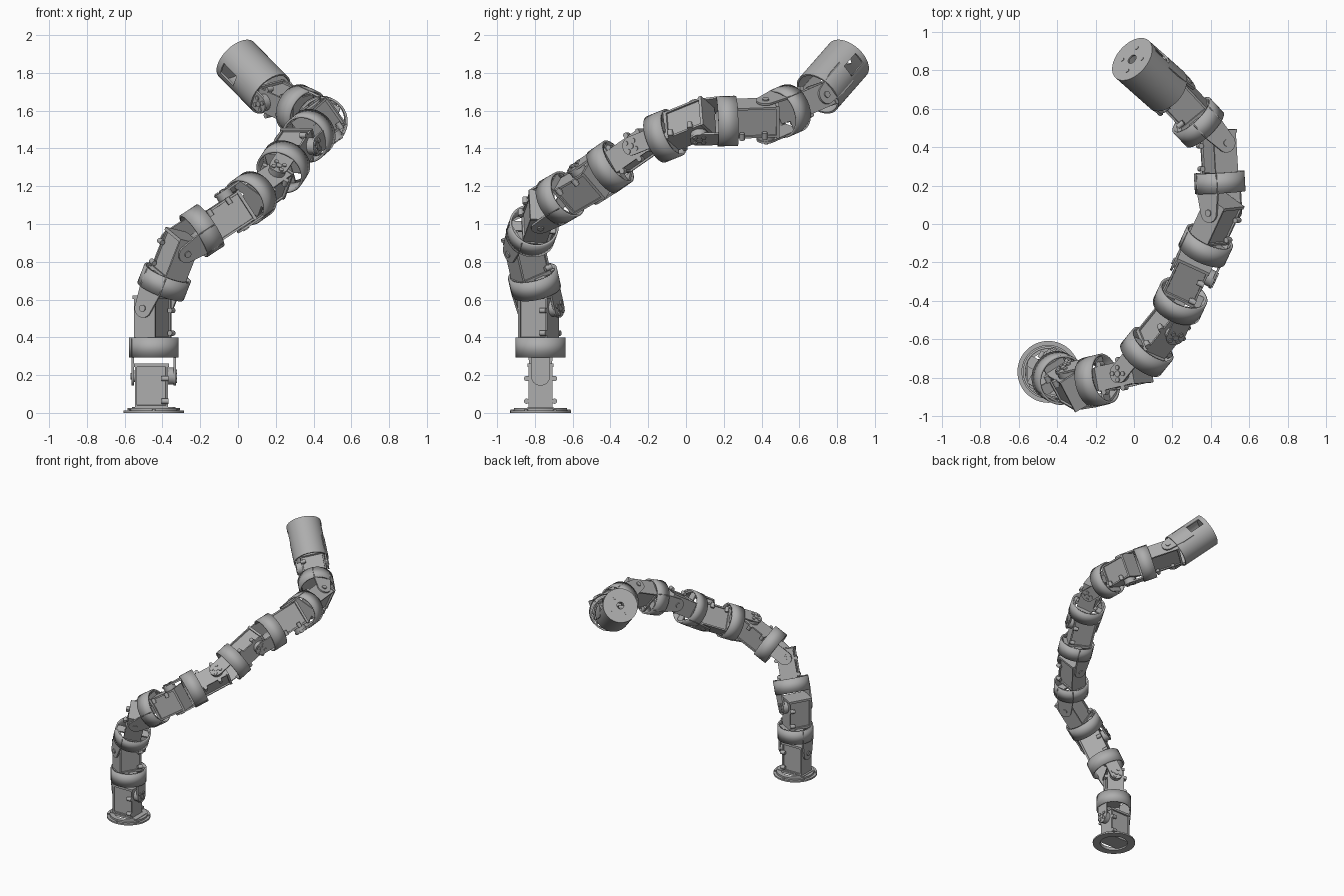
import bpy, bmesh
from math import pi, sin, cos, radians
from mathutils import Matrix, Vector

cube = bpy.data.objects.get("Cube")
if cube:
    bpy.data.objects.remove(cube)

GREY = (0.42, 0.42, 0.42, 1)
grey = bpy.data.materials.new("plain_grey")
grey.use_nodes = True
grey.diffuse_color = GREY
grey.node_tree.nodes["Principled BSDF"].inputs["Base Color"].default_value = GREY


def finish(bm, name):
    """Turn a bmesh into a mesh with smooth rounds and sharp edges."""
    for f in bm.faces:
        f.smooth = True
    for e in bm.edges:
        e.smooth = e.calc_face_angle(4) < 0.6
    mesh = bpy.data.meshes.new(name)
    bm.to_mesh(mesh)
    bm.free()
    mesh.materials.append(grey)
    return mesh


def place(mesh, matrix):
    ob = bpy.data.objects.new(mesh.name, mesh)
    ob.matrix_world = matrix
    bpy.context.collection.objects.link(ob)
    return ob


def lathe(bm, profile, segs=48, closed=True):
    rings = [[bm.verts.new((r * cos(2 * pi * i / segs), r * sin(2 * pi * i / segs), z))
              for i in range(segs)] for r, z in profile]
    for j in range(len(rings) if closed else len(rings) - 1):
        a, b = rings[j], rings[(j + 1) % len(rings)]
        for i in range(segs):
            k = (i + 1) % segs
            bm.faces.new((a[i], a[k], b[k], b[i]))


def box(bm, lo, hi):
    lo, hi = Vector(lo), Vector(hi)
    m = Matrix.Translation((lo + hi) / 2) @ Matrix.Diagonal((*(hi - lo), 1))
    verts = bmesh.ops.create_cube(bm, size=1, matrix=m)["verts"]
    return {f for v in verts for f in v.link_faces}


def rod_x(bm, x0, x1, y, z, r, segs=16):
    """Cylinder lying along the hinge axis."""
    m = Matrix.Translation(((x0 + x1) / 2, y, z)) @ Matrix.Rotation(pi / 2, 4, "Y")
    bmesh.ops.create_cone(bm, cap_ends=True, segments=segs, radius1=r, radius2=r,
                          depth=abs(x1 - x0), matrix=m)


def servo_mesh():
    bm = bmesh.new()
    faces = box(bm, (-0.1, -0.064, -0.165), (0.075, 0.064, 0.063))
    # recessed side panels
    panels = [f for f in faces if abs(f.normal.y) > 0.9]
    bmesh.ops.inset_individual(bm, faces=panels, thickness=0.016, depth=0)
    bmesh.ops.inset_individual(bm, faces=panels, thickness=0.001, depth=-0.01)
    # end flange, output hub and idle pivot
    box(bm, (-0.105, -0.068, 0.05), (0.08, 0.068, 0.067))
    rod_x(bm, 0.07, 0.106, 0, 0, 0.045, 24)
    rod_x(bm, -0.106, -0.095, 0, 0, 0.03, 24)
    # fixing lugs
    for y in (-0.074, 0.074):
        for z in (-0.012, -0.132):
            rod_x(bm, 0.04, 0.078, y, z, 0.014)
            box(bm, (0.05, min(y, y * 0.8), z - 0.012), (0.07, max(y, y * 0.8), z + 0.012))
    return finish(bm, "servo_box")


def arm_mesh(name, side, half_width, top, bolts):
    """Hinge arm with a rounded end, set on one side of the joint."""
    bm = bmesh.new()
    outline = [(0.05 * cos(pi + pi * i / 16), 0.05 * sin(pi + pi * i / 16)) for i in range(17)]
    outline += [(half_width, 0.11), (half_width, top), (-half_width, top), (-half_width, 0.11)]
    face = bm.faces.new([bm.verts.new((side * 0.105, y, z)) for y, z in outline])
    new = bmesh.ops.extrude_face_region(bm, geom=[face])["geom"]
    bmesh.ops.translate(bm, vec=(side * 0.012, 0, 0),
                        verts=[v for v in new if isinstance(v, bmesh.types.BMVert)])
    bmesh.ops.recalc_face_normals(bm, faces=bm.faces)
    # screw heads
    for y, z, r in bolts:
        rod_x(bm, side * 0.115, side * 0.124, y, z, r)
    return finish(bm, name)


def ring_mesh():
    bm = bmesh.new()
    lathe(bm, [(0.132, 0.1), (0.132, 0.206), (0.12, 0.206), (0.12, 0.1)])
    return finish(bm, "joint_ring")


def mount_mesh():
    bm = bmesh.new()
    box(bm, (-0.108, -0.06, -0.175), (0.108, 0.06, -0.163))
    box(bm, (-0.03, -0.124, -0.18), (0.03, 0.124, -0.168))
    return finish(bm, "servo_mount")


def base_mesh():
    bm = bmesh.new()
    lathe(bm, [(0.161, 0), (0.161, 0.012), (0.14, 0.012), (0.14, 0.026),
               (0.105, 0.026), (0.105, 0)])
    box(bm, (-0.115, -0.068, 0.012), (0.115, 0.068, 0.03))
    # rim screws
    for i in range(6):
        a = pi / 6 + i * pi / 3
        m = Matrix.Translation((0.15 * cos(a), 0.15 * sin(a), 0.013))
        bmesh.ops.create_cone(bm, cap_ends=True, segments=12, radius1=0.009,
                              radius2=0.009, depth=0.008, matrix=m)
    return finish(bm, "base_flange")


def head_mesh():
    bm = bmesh.new()
    lathe(bm, [(0.13, 0.045), (0.13, 0.2), (0.13, 0.315), (0.13, 0.35), (0.026, 0.35)],
          closed=False)
    # side windows over the hinge arms
    holes = []
    for f in bm.faces:
        c = f.calc_center_median()
        if 0.2 < c.z < 0.315 and abs(c.y) < 0.034:
            holes.append(f)
    bmesh.ops.delete(bm, geom=holes, context="FACES")
    return finish(bm, "end_housing")


def head_screw_mesh():
    bm = bmesh.new()
    for i in range(4):
        a = pi / 4 + i * pi / 2
        m = Matrix.Translation((0.07 * cos(a), 0.07 * sin(a), 0.35))
        bmesh.ops.create_cone(bm, cap_ends=True, segments=12, radius1=0.011,
                              radius2=0.011, depth=0.006, matrix=m)
    return finish(bm, "end_housing_screws")


horn = [(0, 0, 0.016)] + [(0.032 * cos(a), 0.032 * sin(a), 0.012)
                          for a in (pi / 4 + i * pi / 2 for i in range(4))]
servo = servo_mesh()
ring = ring_mesh()
mount = mount_mesh()
drive_arm = arm_mesh("drive_arm", 1, 0.05, 0.2, horn)
idle_arm = arm_mesh("idle_arm", -1, 0.066, 0.2, [(0, 0, 0.018)])

# walk up the chain: bend at each hinge, then twist to the next one
BENDS = [0, 24.5, 42, 34, 15, -12, -33, -42, -20]
PITCH, TWIST = 0.36, radians(60)
foot = Matrix.Translation((-0.446, -0.77, 0))
place(base_mesh(), foot)
frame = foot @ Matrix.Translation((0, 0, 0.194))
for n, bend in enumerate(BENDS):
    place(servo, frame)
    if n:
        place(mount, frame)
    frame = frame @ Matrix.Rotation(radians(bend), 4, "X")
    place(drive_arm, frame)
    place(idle_arm, frame)
    if n < len(BENDS) - 1:
        place(ring, frame)
        frame = frame @ Matrix.Translation((0, 0, PITCH)) @ Matrix.Rotation(TWIST, 4, "Z")

# end housing
head = place(head_mesh(), frame)
shell = head.modifiers.new("wall", "SOLIDIFY")
shell.thickness = 0.01
shell.offset = -1
place(head_screw_mesh(), frame)
